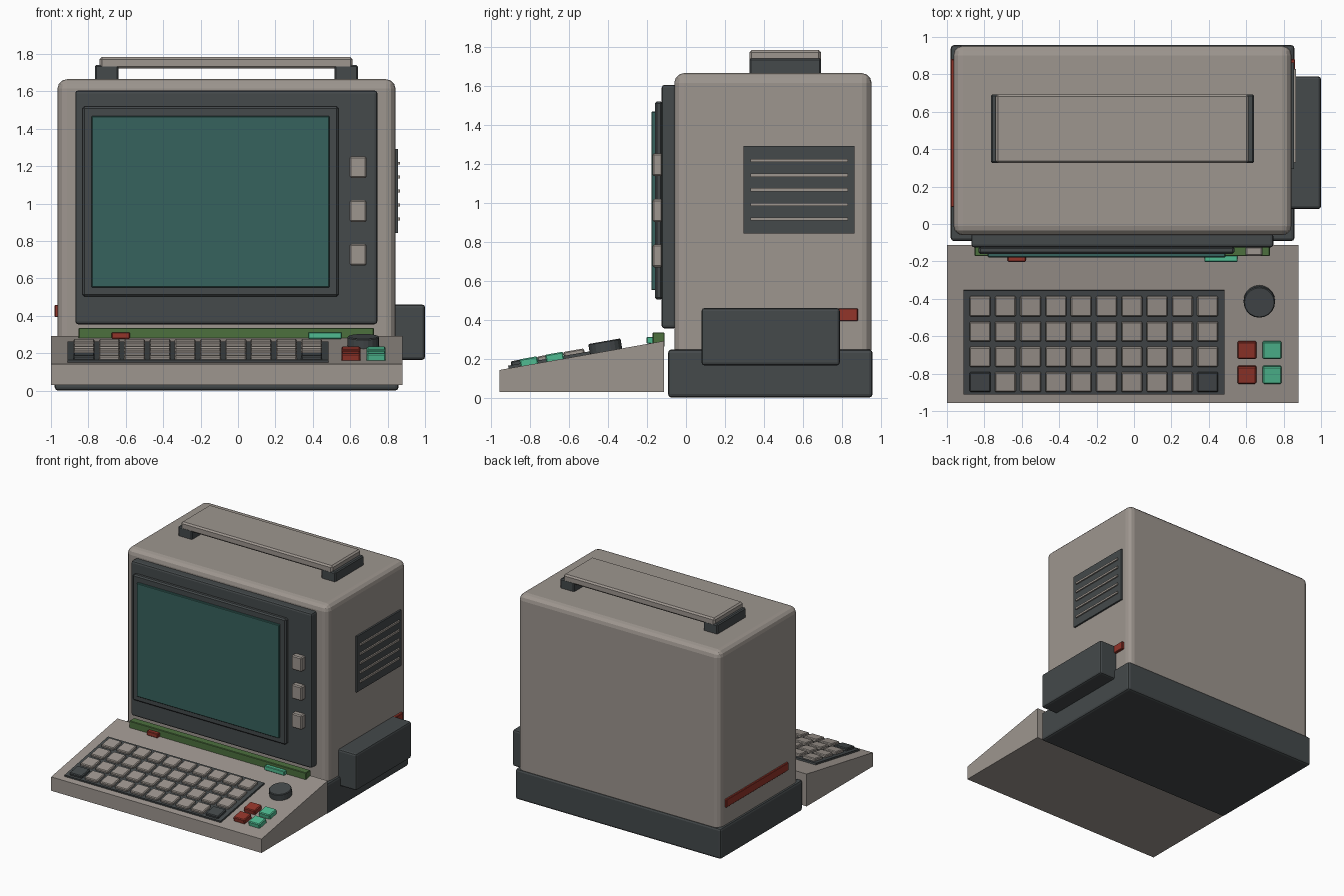
import bpy, bmesh, math
from mathutils import Matrix, Vector

cube = bpy.data.objects.get("Cube")
if cube:
    bpy.data.objects.remove(cube, do_unlink=True)


def material(name, r, g, b):
    m = bpy.data.materials.new(name)
    m.use_nodes = True
    m.diffuse_color = (r, g, b, 1)
    m.node_tree.nodes["Principled BSDF"].inputs["Base Color"].default_value = (r, g, b, 1)
    return m


GREY = material("warm grey plastic", 0.34, 0.305, 0.275)
DARK = material("charcoal plastic", 0.058, 0.067, 0.070)
TEAL = material("teal glass", 0.037, 0.122, 0.109)
GREEN = material("moss green", 0.072, 0.160, 0.048)
RED = material("brick red", 0.290, 0.035, 0.023)
MINT = material("mint", 0.080, 0.500, 0.285)


def finish(name, bm, mat):
    bmesh.ops.recalc_face_normals(bm, faces=bm.faces)
    me = bpy.data.meshes.new(name)
    bm.to_mesh(me)
    bm.free()
    me.materials.append(mat)
    ob = bpy.data.objects.new(name, me)
    bpy.context.collection.objects.link(ob)
    return ob


def box(name, mat, xs, ys, zs, bevel=0.0, segments=1):
    """Box between low and high bounds, with optional rounded edges."""
    lo, hi = Vector((xs[0], ys[0], zs[0])), Vector((xs[1], ys[1], zs[1]))
    bm = bmesh.new()
    size = Matrix.Diagonal((*(hi - lo), 1))
    bmesh.ops.create_cube(bm, size=1, matrix=Matrix.Translation((lo + hi) / 2) @ size)
    if bevel:
        bmesh.ops.bevel(bm, geom=bm.edges[:], offset=bevel, segments=segments,
                        profile=0.5, affect='EDGES')
    return finish(name, bm, mat)


# Cabinet and base
box("cabinet", GREY, (-0.965, 0.842), (-0.06, 0.952), (0.2, 1.665), 0.05, 3)
box("base", DARK, (-0.98, 0.858), (-0.092, 0.957), (0, 0.248), 0.018, 2)

# Screen assembly
box("bezel", DARK, (-0.87, 0.745), (-0.125, -0.05), (0.355, 1.605), 0.015, 2)
box("screen_frame", DARK, (-0.832, 0.537), (-0.16, -0.12), (0.503, 1.519), 0.01)
box("screen", TEAL, (-0.783, 0.489), (-0.178, -0.15), (0.552, 1.468), 0.004)
for i, z in enumerate((1.195, 0.96, 0.727)):
    box(f"bezel_button_{i + 1}", GREY, (0.597, 0.688), (-0.172, -0.12),
        (z - 0.058, z + 0.058), 0.008)

# Carrying handle
box("handle_bar", GREY, (-0.74, 0.613), (0.325, 0.693), (1.722, 1.783), 0.012)
for side, x in (("right", -0.765), ("left", 0.515)):
    box(f"handle_post_{side}", DARK, (x, x + 0.126), (0.325, 0.693), (1.64, 1.741), 0.008)

# Side vent
box("vent_panel", DARK, (0.82, 0.856), (0.295, 0.864), (0.842, 1.292))
for i in range(5):
    z = 0.917 + i * 0.0747
    box(f"vent_slat_{i + 1}", GREY, (0.84, 0.867), (0.33, 0.83), (z - 0.008, z + 0.008))

# Side module and red band passing through the cabinet
box("side_module", DARK, (0.82, 1.0), (0.08, 0.789), (0.165, 0.46), 0.015, 2)
box("red_band", RED, (-0.98, 0.862), (0.09, 0.882), (0.393, 0.458), 0.004)

# Strip behind the keyboard with two tabs
box("green_strip", GREEN, (-0.852, 0.726), (-0.172, -0.11), (0.26, 0.335), 0.004)
box("red_tab", RED, (-0.675, -0.578), (-0.202, -0.16), (0.277, 0.312), 0.004)
box("mint_tab", MINT, (0.376, 0.554), (-0.202, -0.16), (0.277, 0.312), 0.004)

# Wedge keyboard case
FRONT, BACK, LOW, HIGH = -0.957, -0.112, 0.142, 0.291
bm = bmesh.new()
outline = [(FRONT, 0.03), (BACK, 0.03), (BACK, HIGH), (FRONT, LOW)]
side = bm.faces.new([bm.verts.new((-1.0, y, z)) for y, z in outline])
moved = bmesh.ops.extrude_face_region(bm, geom=[side])["geom"]
bmesh.ops.translate(bm, vec=(1.88, 0, 0),
                    verts=[v for v in moved if isinstance(v, bmesh.types.BMVert)])
finish("keyboard_case", bm, GREY)

TILT = math.atan2(HIGH - LOW, BACK - FRONT)


def on_deck(ob, x, y):
    """Rest an object on the sloping keyboard deck."""
    ob.location = (x, y, LOW + (y - FRONT) * math.tan(TILT))
    ob.rotation_euler.x = TILT
    return ob


def deck_box(name, mat, x, y, w, d, height, bevel=0.0):
    d /= math.cos(TILT)
    ob = box(name, mat, (-w / 2, w / 2), (-d / 2, d / 2), (-0.01, height), bevel)
    return on_deck(ob, x, y)


# Key field
deck_box("key_plate", DARK, -0.214, -0.632, 1.396, 0.556, 0.014)
for row in range(4):
    for col in range(10):
        corner = row == 0 and col in (0, 9)
        deck_box(f"key_{row + 1}_{col + 1}", DARK if corner else GREY,
                 -0.823 + col * 0.1352, -0.841 + row * 0.135, 0.112, 0.106, 0.034, 0.006)

# Colour buttons
for name, mat, x in (("red", RED, 0.604), ("mint", MINT, 0.738)):
    for i, y in enumerate((-0.803, -0.671)):
        deck_box(f"{name}_button_{i + 1}", mat, x, y, 0.1, 0.092, 0.036, 0.006)

# Dial
bm = bmesh.new()
bmesh.ops.create_cone(bm, cap_ends=True, segments=20, radius1=0.084, radius2=0.084,
                      depth=0.06, matrix=Matrix.Translation((0, 0, 0.022)))
rim = [e for e in bm.edges if all(v.co.z > 0.05 for v in e.verts)]
bmesh.ops.bevel(bm, geom=rim, offset=0.005, segments=1, affect='EDGES')
on_deck(finish("dial", bm, DARK), 0.67, -0.41)
